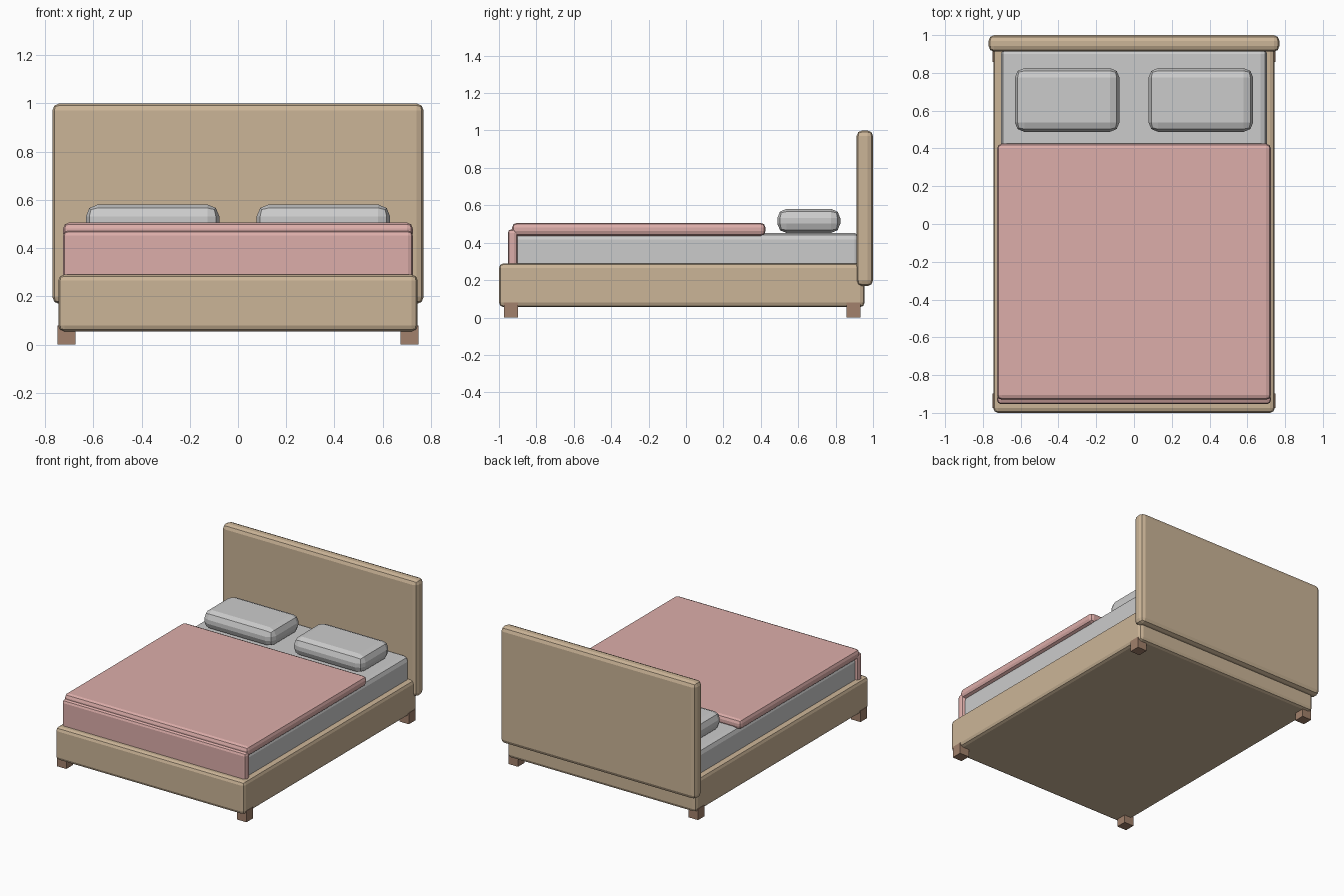
import bpy

if "Cube" in bpy.data.objects:
    bpy.data.objects.remove(bpy.data.objects["Cube"])


def material(name, rgb):
    m = bpy.data.materials.new(name)
    m.diffuse_color = (*rgb, 1)
    m.use_nodes = True
    m.node_tree.nodes["Principled BSDF"].inputs["Base Color"].default_value = m.diffuse_color
    return m


wood = material("tan_upholstery", (0.60, 0.46, 0.31))
leg_wood = material("leg_wood", (0.36, 0.22, 0.15))
pink = material("pink_fabric", (0.72, 0.42, 0.40))
white = material("white_fabric", (0.80, 0.80, 0.78))


def box(name, x, y, z, bevel=0.0, mat=None, segments=2):
    """Box from (min, max) ranges with rounded edges."""
    size = [b - a for a, b in (x, y, z)]
    bpy.ops.mesh.primitive_cube_add(size=1, location=[(a + b) / 2 for a, b in (x, y, z)])
    ob = bpy.context.object
    ob.name = name
    ob.scale = size
    bpy.ops.object.transform_apply(location=False, rotation=False, scale=True)
    if bevel:
        mod = ob.modifiers.new("rounding", "BEVEL")
        mod.width = bevel
        mod.segments = segments
    if mat:
        ob.data.materials.append(mat)
    return ob


# Base and headboard
box("bed_frame", (-0.745, 0.745), (-1.0, 0.955), (0.055, 0.29), 0.025, wood)
box("headboard", (-0.77, 0.77), (0.912, 1.0), (0.168, 1.0), 0.03, wood)

# Bedding
box("mattress", (-0.705, 0.705), (-0.93, 0.935), (0.22, 0.452), 0.035, white)
box("blanket", (-0.725, 0.725), (-0.93, 0.425), (0.437, 0.506), 0.025, pink)
box("blanket_drop", (-0.725, 0.725), (-0.953, -0.90), (0.23, 0.472), 0.02, pink)

# Mirrored pairs: pillows and legs
for side, s in (("left", -1), ("right", 1)):
    px = sorted((s * 0.077, s * 0.631))
    box(f"{side}_pillow", px, (0.488, 0.825), (0.452, 0.581), 0.05, segments=2)
    lx = sorted((s * 0.673, s * 0.748))
    box(f"{side}_front_leg", lx, (-0.973, -0.898), (0, 0.08), 0, leg_wood)
    box(f"{side}_back_leg", lx, (0.857, 0.932), (0, 0.08), 0, leg_wood)
